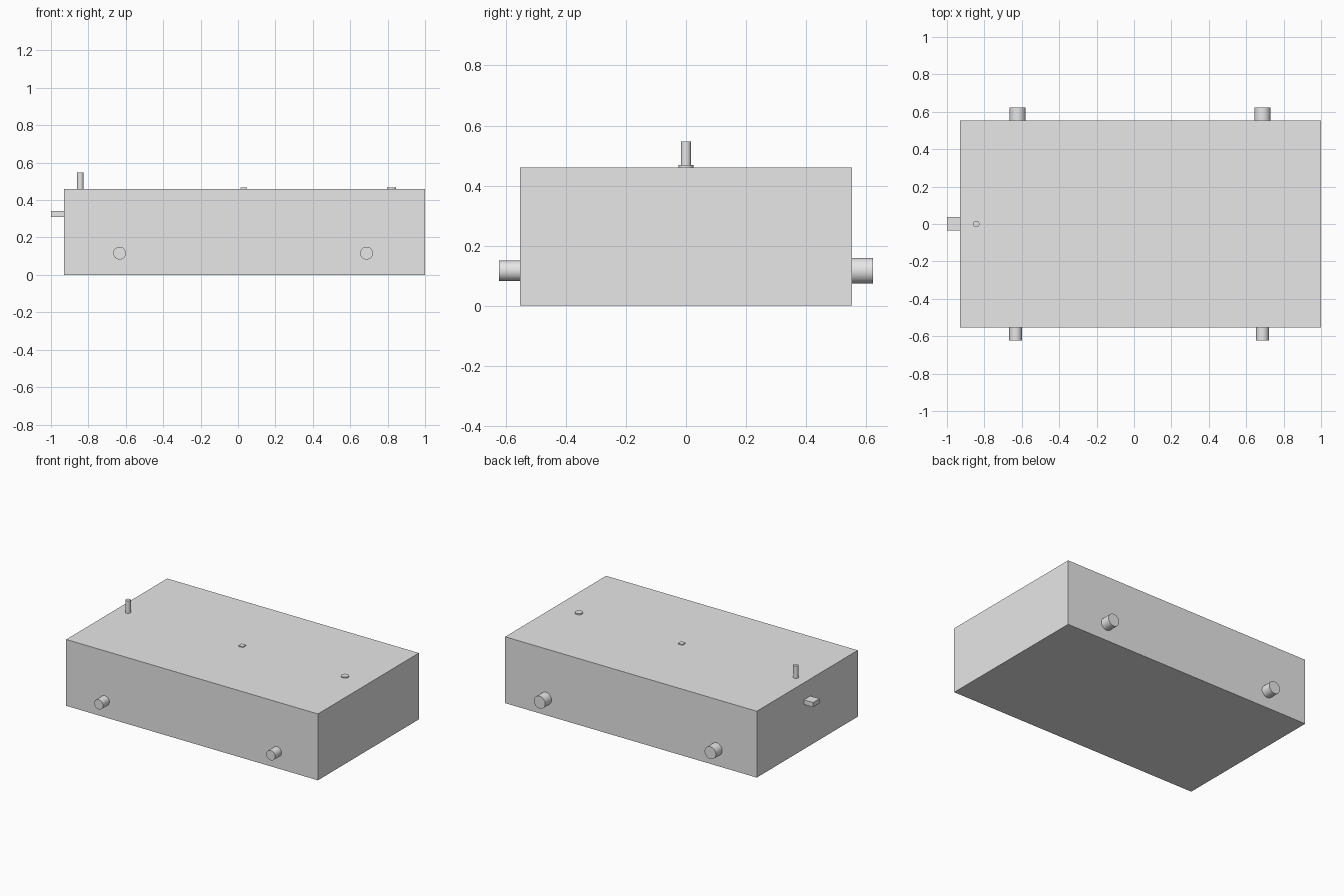
import bpy
from math import pi, radians

default = bpy.data.objects.get("Cube")
if default:
    bpy.data.objects.remove(default, do_unlink=True)

grey = bpy.data.materials.new("light_grey")
grey.use_nodes = True
GREY = (0.8, 0.8, 0.8, 1)
grey.diffuse_color = GREY
grey.node_tree.nodes["Principled BSDF"].inputs["Base Color"].default_value = GREY


def finish(name):
    obj = bpy.context.object
    obj.name = name
    obj.data.materials.append(grey)
    return obj


def box(name, low, high):
    centre = [(a + b) / 2 for a, b in zip(low, high)]
    bpy.ops.mesh.primitive_cube_add(size=1, location=centre)
    obj = finish(name)
    obj.scale = [b - a for a, b in zip(low, high)]
    bpy.ops.object.transform_apply(location=False, rotation=False, scale=True)


def rod(name, centre, radius, length, tilt=0):
    bpy.ops.mesh.primitive_cylinder_add(vertices=32, radius=radius, depth=length,
                                        location=centre, rotation=(tilt, 0, 0))
    finish(name)
    bpy.ops.object.shade_smooth_by_angle(angle=radians(30))


# Main housing
TOP = 0.46
SIDE = 0.553
box("body", (-0.93, -SIDE, 0), (1, SIDE, TOP))

# Tab on the right end
box("end_tab", (-1, -0.034, 0.31), (-0.93, 0.037, 0.342))

# Fittings along the top centre line
rod("top_pin", (-0.843, 0, TOP + 0.043), 0.017, 0.087)
box("top_square_button", (0.014, -0.017, TOP), (0.049, 0.019, TOP + 0.006))
rod("top_round_button", (0.821, 0, TOP + 0.004), 0.025, 0.008)

# Round pegs on the long sides, wider at the back
PEG = 0.07
for side, sign, radius, right_x in (("front", -1, 0.034, -0.633),
                                    ("back", 1, 0.043, -0.622)):
    for end, x in (("right", right_x), ("left", 0.687)):
        rod(f"{side}_{end}_peg", (x, sign * (SIDE + PEG / 2), 0.116),
            radius, PEG, pi / 2)
